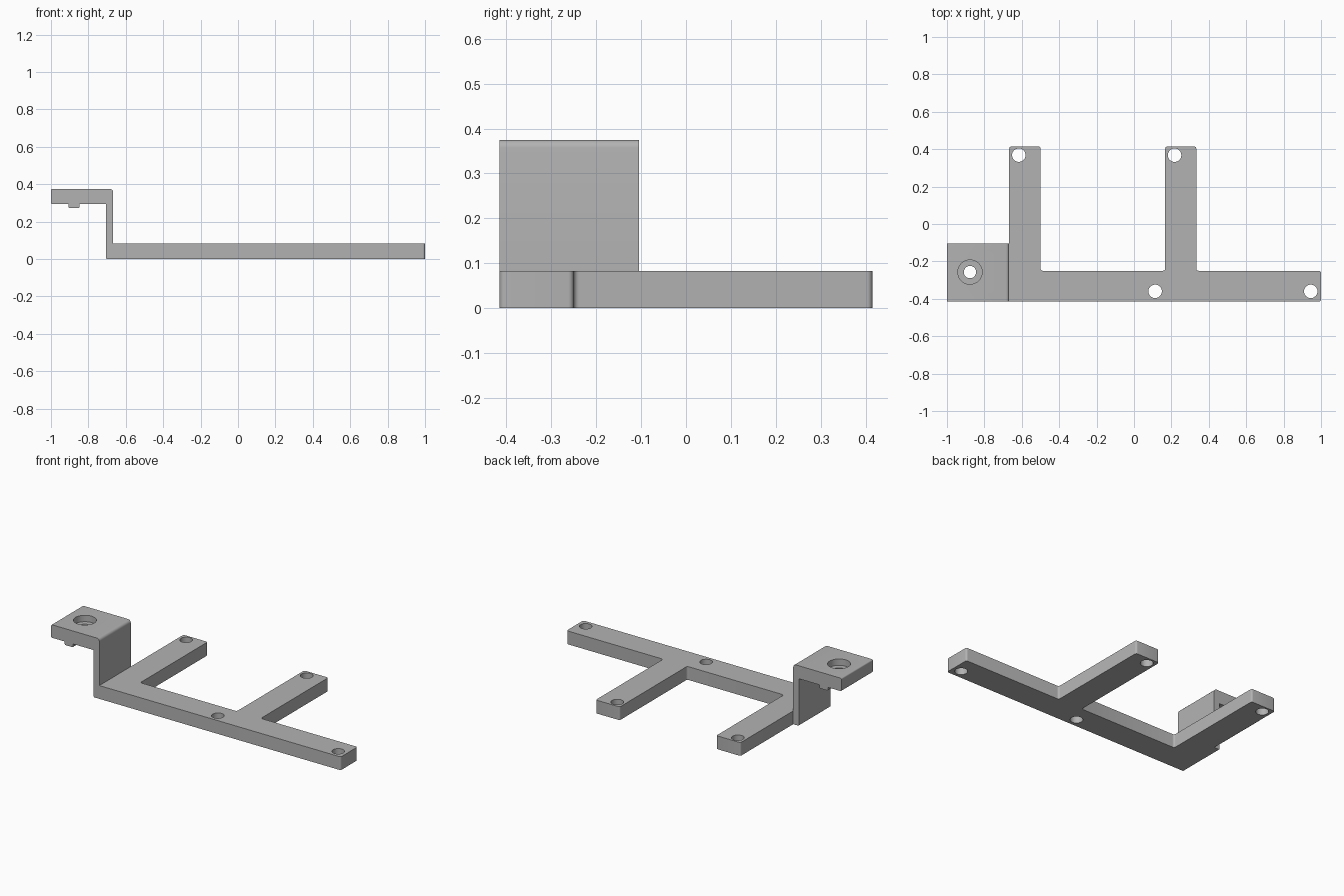
import bpy, bmesh, math
from mathutils import Vector

cube = bpy.data.objects.get("Cube")
if cube:
    bpy.data.objects.remove(cube, do_unlink=True)

grey = bpy.data.materials.new("plain grey")
grey.use_nodes = True
grey.diffuse_color = (0.45, 0.45, 0.45, 1)
grey.node_tree.nodes["Principled BSDF"].inputs["Base Color"].default_value = (0.45, 0.45, 0.45, 1)


def rounded(points, steps=5):
    """Replace each (u, v, radius) right-angled corner by a small arc."""
    out = []
    for i, (u, v, r) in enumerate(points):
        p = Vector((u, v))
        if r == 0:
            out.append(p)
            continue
        a = (Vector(points[i - 1][:2]) - p).normalized() * r
        b = (Vector(points[(i + 1) % len(points)][:2]) - p).normalized() * r
        for k in range(steps + 1):
            t = k / steps * math.pi / 2
            out.append(p + a * (1 - math.sin(t)) + b * (1 - math.cos(t)))
    return out


def extrude(name, points, to_3d, depth):
    """Extrude a rounded outline along a depth vector."""
    bm = bmesh.new()
    face = bm.faces.new([bm.verts.new(to_3d(p)) for p in rounded(points)])
    ext = bmesh.ops.extrude_face_region(bm, geom=[face])
    verts = [g for g in ext["geom"] if isinstance(g, bmesh.types.BMVert)]
    bmesh.ops.translate(bm, verts=verts, vec=depth)
    bmesh.ops.recalc_face_normals(bm, faces=bm.faces)
    mesh = bpy.data.meshes.new(name)
    bm.to_mesh(mesh)
    bm.free()
    mesh.materials.append(grey)
    obj = bpy.data.objects.new(name, mesh)
    bpy.context.collection.objects.link(obj)
    return obj


def combine(obj, other, operation):
    """Apply a boolean and discard the helper."""
    bpy.ops.object.select_all(action='DESELECT')
    bpy.context.view_layer.objects.active = obj
    obj.select_set(True)
    mod = obj.modifiers.new("boolean", 'BOOLEAN')
    mod.operation, mod.solver, mod.object = operation, 'EXACT', other
    bpy.ops.object.modifier_apply(modifier=mod.name)
    bpy.data.objects.remove(other, do_unlink=True)


def drill(obj, x, y, radius, z0, z1):
    bpy.ops.mesh.primitive_cylinder_add(vertices=40, radius=radius, depth=z1 - z0,
                                        location=(x, y, (z0 + z1) / 2))
    cutter = bpy.context.object
    cutter.name = "hole_cutter"
    cutter.hide_render = True
    cutter.data.materials.append(grey)
    combine(obj, cutter, 'DIFFERENCE')


FRONT, BACK, WALL = -0.415, 0.415, -0.667

# Flat base: long bar with two arms
r = 0.012
base = extrude("mounting_bracket", [
    (WALL, FRONT, 0), (1, FRONT, r), (1, -0.25, r),
    (0.333, -0.25, r), (0.333, BACK, r), (0.167, BACK, r), (0.167, -0.25, r),
    (-0.5, -0.25, r), (-0.5, BACK, r), (WALL, BACK, r)],
    lambda p: (p.x, p.y, 0), (0, 0, 0.083))

# Upright wall, raised shelf and its underside rail
shelf = extrude("raised_shelf", [
    (-0.706, 0, 0.006), (WALL, 0, 0), (WALL, 0.375, 0.018), (-1, 0.375, 0.008),
    (-1, 0.294, 0.008), (-0.906, 0.294, 0), (-0.906, 0.273, 0.006),
    (-0.848, 0.273, 0.006), (-0.848, 0.294, 0), (-0.706, 0.294, 0)],
    lambda p: (p.x, FRONT, p.y), (0, 0.31, 0))
combine(base, shelf, 'UNION')

# Screw holes in the base, then the counterbored hole in the shelf
for x, y in [(-0.616, 0.368), (0.217, 0.368), (0.113, -0.36), (0.945, -0.36)]:
    drill(base, x, y, 0.036, -0.05, 0.15)
drill(base, -0.877, -0.257, 0.033, 0.2, 0.5)
drill(base, -0.877, -0.257, 0.065, 0.335, 0.5)

bpy.ops.object.select_all(action='DESELECT')
base.select_set(True)
bpy.context.view_layer.objects.active = base
bpy.ops.object.shade_smooth_by_angle(angle=math.radians(30))
